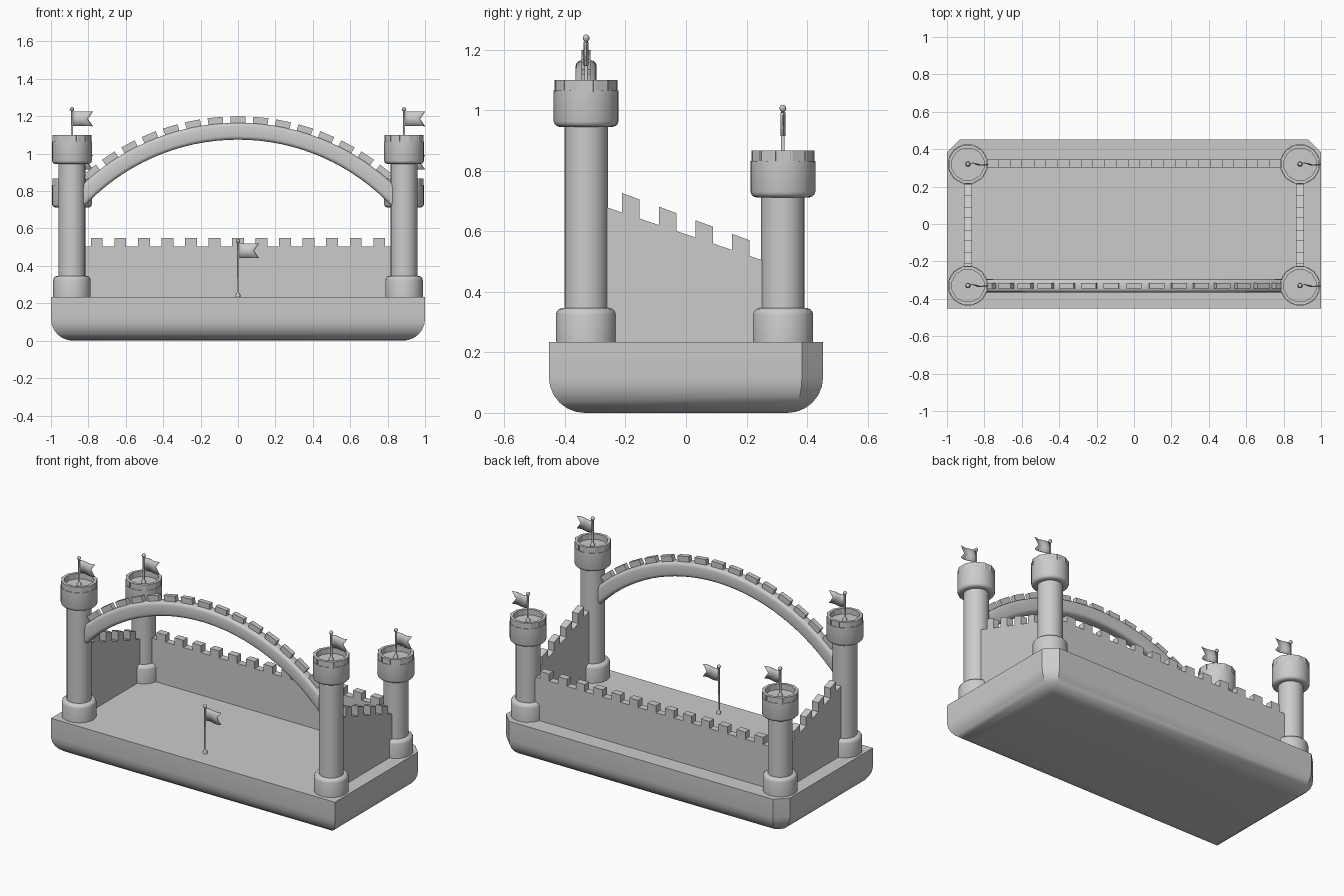
import bpy, bmesh
from math import sin, cos, pi, sqrt

if "Cube" in bpy.data.objects:
    bpy.data.objects.remove(bpy.data.objects["Cube"])

TOP = 0.235            # top of the base
FX, FY, BY = 0.888, -0.33, 0.32   # tower positions


def make(name, verts, faces, smooth=True):
    me = bpy.data.meshes.new(name)
    me.from_pydata(verts, [], faces)
    bm = bmesh.new()
    bm.from_mesh(me)
    bmesh.ops.recalc_face_normals(bm, faces=bm.faces)
    bm.to_mesh(me)
    bm.free()
    ob = bpy.data.objects.new(name, me)
    bpy.context.collection.objects.link(ob)
    if smooth:
        bpy.ops.object.select_all(action='DESELECT')
        ob.select_set(True)
        bpy.context.view_layer.objects.active = ob
        bpy.ops.object.shade_smooth_by_angle(angle=0.6)
    return ob


def loft(name, rings, smooth=True):
    """Skin closed rings of equal length and cap both ends."""
    n = len(rings[0])
    verts = [p for r in rings for p in r]
    faces = [(k*n + i, k*n + (i+1) % n, (k+1)*n + (i+1) % n, (k+1)*n + i)
             for k in range(len(rings)-1) for i in range(n)]
    faces += [tuple(range(n)), tuple(range(len(verts)-n, len(verts)))]
    return make(name, verts, faces, smooth)


def lathe(name, x, y, profile, n=24):
    return loft(name, [[(x + r*cos(2*pi*i/n), y + r*sin(2*pi*i/n), z)
                        for i in range(n)] for r, z in profile])


def prisms(name, quads, place):
    """Extruded 2D quads; place(u, v, side) gives a 3D point."""
    verts, faces = [], []
    for q in quads:
        b = len(verts)
        verts += [place(u, v, s) for s in (-1, 1) for u, v in q]
        faces += [(b, b+1, b+2, b+3), (b+4, b+5, b+6, b+7)]
        faces += [(b+i, b+(i+1) % 4, b+4+(i+1) % 4, b+4+i) for i in range(4)]
    return make(name, verts, faces, False)


# base: rounded underside, chamfered back corners
def base_ring(d, z):
    X, Y = 1 - d, 0.453 - d
    c = max(0.07 - 0.586*d, 0.001)
    return [(-X, -Y, z), (X, -Y, z), (X, Y-c, z), (X-c, Y, z), (-X+c, Y, z), (-X, Y-c, z)]


R = 0.118
rings = [base_ring(R*(1 - sin(a)), R*(1 - cos(a))) for a in [i*pi/12 for i in range(7)]]
loft("base", rings + [base_ring(0, TOP)])


# flag with pole, foot and ball finial
def flag(name, x, y, z0, ztop):
    lathe(name + "_pole", x, y, [(0.014, z0), (0.012, z0+0.012), (0.006, z0+0.022),
                                 (0.006, ztop-0.012)], 10)
    lathe(name + "_finial", x, y, [(max(0.012*sin(a), 0.0005), ztop - 0.012 - 0.012*cos(a))
                                   for a in [i*pi/6 for i in range(7)]], 10)
    n = 8
    verts, faces = [], []
    for i in range(n+1):
        t = i/n
        for w, z in ((0.112, -0.103), (0.085, -0.064), (0.112, -0.025)):
            verts.append((x + w*t, y + 0.006*sin(2*pi*t), ztop + z))
    for i in range(n):
        for k in (0, 1):
            a = 3*i + k
            faces.append((a, a+3, a+4, a+1))
    ob = make(name + "_cloth", verts, faces)
    m = ob.modifiers.new("thickness", 'SOLIDIFY')
    m.thickness, m.offset = 0.004, 0


# corner towers
def tower(name, x, y, neck, pole_top):
    lathe(name + "_foot", x, y, [(0.1, TOP), (0.1, TOP+0.09), (0.097, TOP+0.1),
                                 (0.09, TOP+0.108), (0.08, TOP+0.111)])
    lathe(name + "_shaft", x, y, [(0.072, TOP), (0.072, neck + 0.02)])
    deck, top = neck + 0.12, neck + 0.155
    lathe(name + "_cap", x, y, [(0.088, neck), (0.098, neck+0.003), (0.104, neck+0.009),
                                (0.107, neck+0.018), (0.107, deck)])
    quads = []
    for i in range(12):
        a, h = 2*pi*i/12, pi/12*1.15
        quads.append([(r, b) for r, b in ((0.107, a-h), (0.107, a+h), (0.089, a+h), (0.089, a-h))])
    prisms(name + "_merlons", quads,
           lambda r, b, s: (x + r*cos(b), y + r*sin(b), top if s > 0 else deck - 0.005))
    flag(name + "_flag", x, y, deck, pole_top)


for side, x in (("left", -FX), ("right", FX)):
    tower("front_tower_" + side, x, FY, 0.945, 1.25)
    tower("back_tower_" + side, x, BY, 0.712, 1.018)

# back wall with battlements
quads = [[(-0.83, TOP), (0.83, TOP), (0.83, 0.505), (-0.83, 0.505)]]
for i in range(-6, 7):
    c = i*0.1257
    quads.append([(c-0.031, 0.505), (c+0.031, 0.505), (c+0.031, 0.55), (c-0.031, 0.55)])
prisms("back_wall", quads, lambda u, v, s: (u, 0.324 + s*0.0215, v))


# sloping side walls
def low(y):
    return 0.59 - 0.34*y


def high(y):
    return 0.648 - 0.371*y


quads = [[(-0.27, TOP), (0.26, TOP), (0.26, low(0.26)), (-0.27, low(-0.27))]]
for c in (-0.182, -0.061, 0.061, 0.181):
    a, b = c - 0.029, c + 0.029
    quads.append([(a, low(a)), (b, low(b)), (b, high(b)), (a, high(a))])
for side, sx in (("left", -1), ("right", 1)):
    prisms("side_wall_" + side, quads, lambda u, v, s: (sx*FX + s*0.0215, u, v))

# front arch: rounded section swept along a circular arc
CZ, RI, RO, W, B = -0.05, 1.125, 1.215, 0.035, 0.02
section = []
for sy, sr, start in ((1, 1, 0), (-1, 1, 1), (-1, -1, 2), (1, -1, 3)):
    for k in range(4):
        t = start*pi/2 + k*pi/6
        section.append((sy*(W-B) + B*cos(t),
                        (RI+RO)/2 + sr*((RO-RI)/2 - B) + B*sin(t)))
A = 0.835
rings = []
for i in range(33):
    t = -A + 2*A*i/32
    rings.append([(r*sin(t), FY + y, CZ + r*cos(t)) for y, r in section])
loft("front_arch", rings)

# merlons riding on the arch
quads = []
for i in range(-7, 8):
    c, h = i*0.098, 0.0325
    quads.append([(RO-0.01, c-h), (RO-0.01, c+h), (RO+0.035, c+h), (RO+0.035, c-h)])
prisms("arch_merlons", quads,
       lambda r, t, s: (r*sin(t), FY + s*0.015, CZ + r*cos(t)))

# free-standing flag under the arch
flag("ground_flag", 0, FY, TOP, 0.545)
